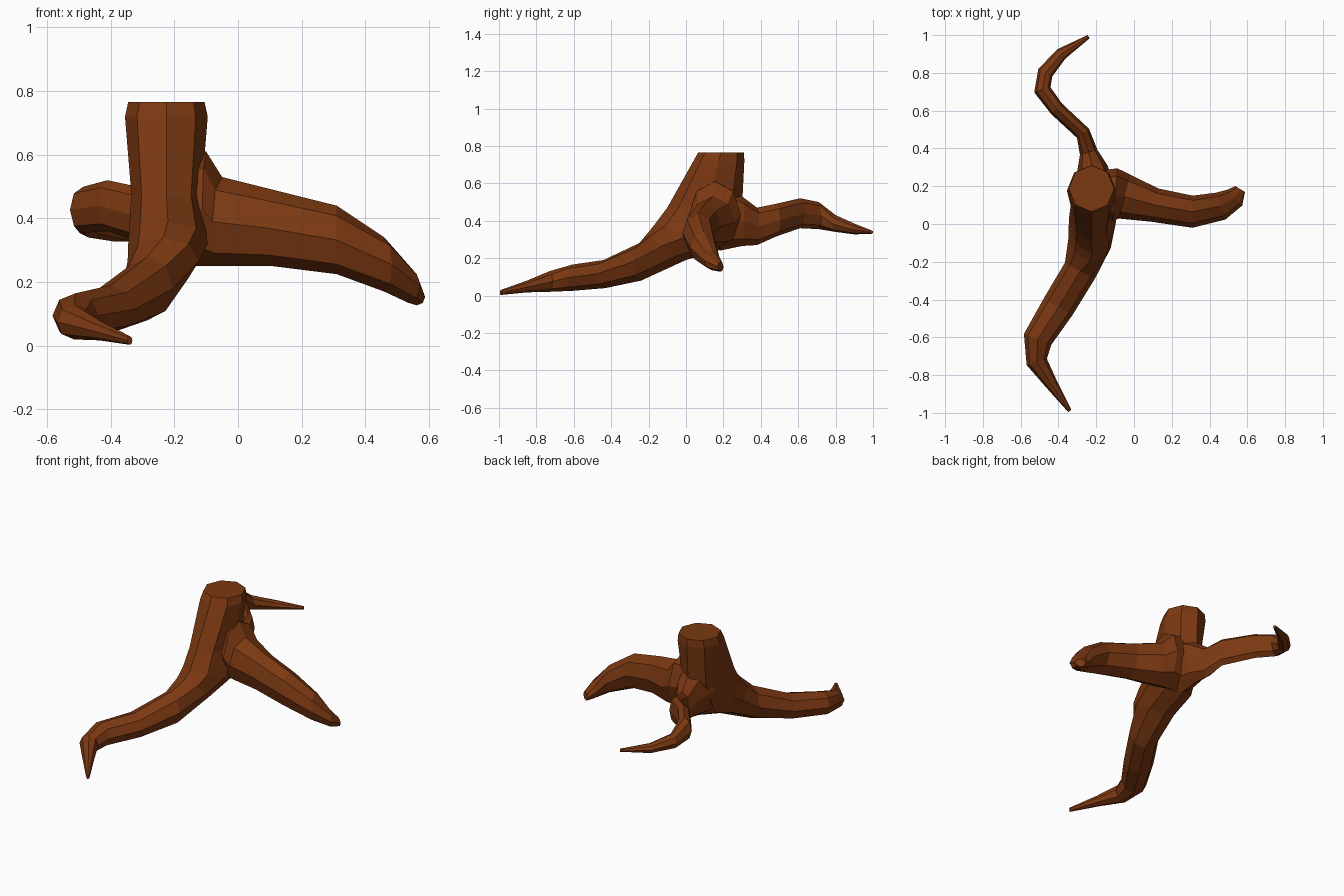
import bpy, bmesh, math
from mathutils import Vector

SIDES = 8
bark = bpy.data.materials.new("bark")
bark.diffuse_color = (0.2, 0.04, 0.006, 1)


def loft(name, stations):
    """Eight-sided tube; station = (x, y_top, z_top, y_bottom, z_bottom, half_width)."""
    bm = bmesh.new()
    tops = [Vector((x, yt, zt)) for x, yt, zt, yb, zb, w in stations]
    bots = [Vector((x, yb, zb)) for x, yt, zt, yb, zb, w in stations]
    mids = [(a + b) / 2 for a, b in zip(tops, bots)]
    rings = []
    for i, mid in enumerate(mids):
        t = mids[min(i + 1, len(mids) - 1)] - mids[max(i - 1, 0)]
        side = Vector((t.y, -t.x, 0)).normalized() * stations[i][5]
        up = (tops[i] - bots[i]) / 2
        ring = []
        for k in range(SIDES):
            a = 2 * math.pi * k / SIDES
            ring.append(bm.verts.new(mid + up * math.cos(a) + side * math.sin(a)))
        rings.append(ring)
    for r, s in zip(rings, rings[1:]):
        for k in range(SIDES):
            n = (k + 1) % SIDES
            bm.faces.new((r[k], r[n], s[n], s[k]))
    bm.faces.new(rings[0])
    bm.faces.new(rings[-1])
    bmesh.ops.recalc_face_normals(bm, faces=bm.faces)
    me = bpy.data.meshes.new(name)
    bm.to_mesh(me)
    bm.free()
    me.materials.append(bark)
    ob = bpy.data.objects.new(name, me)
    bpy.context.collection.objects.link(ob)


def upright(rows):
    """Vertical rings: (x, y, z_top, z_bottom, half_width)."""
    return [(x, y, zt, y, zb, w) for x, y, zt, zb, w in rows]


# Trunk that bends forward into the front root
loft("trunk_and_front_root", [
    (-0.225, 0.065, 0.765, 0.31, 0.765, 0.12),
    (-0.225, 0.04, 0.72, 0.312, 0.72, 0.13),
    (-0.225, -0.10, 0.47, 0.30, 0.48, 0.11),
    (-0.22, -0.16, 0.39, 0.20, 0.25, 0.125),
    (-0.235, -0.20, 0.34, 0.00, 0.19, 0.115),
    (-0.285, -0.25, 0.28, -0.24, 0.08, 0.09),
    (-0.40, -0.44, 0.19, -0.43, 0.04, 0.088),
    (-0.51, -0.61, 0.165, -0.61, 0.025, 0.078),
    (-0.515, -0.73, 0.13, -0.73, 0.02, 0.056),
    (-0.435, -0.85, 0.08, -0.85, 0.017, 0.033),
    (-0.34, -0.99, 0.03, -0.99, 0.003, 0.01),
])

# Root reaching to the right
loft("right_root", upright([
    (-0.22, 0.16, 0.62, 0.25, 0.12),
    (-0.10, 0.155, 0.61, 0.25, 0.14),
    (-0.05, 0.145, 0.53, 0.25, 0.12),
    (0.11, 0.10, 0.49, 0.25, 0.09),
    (0.31, 0.065, 0.44, 0.225, 0.085),
    (0.46, 0.095, 0.34, 0.17, 0.075),
    (0.535, 0.14, 0.24, 0.135, 0.057),
    (0.562, 0.185, 0.18, 0.127, 0.03),
]))

# Thin, tall root curling out at the back
loft("back_root", upright([
    (-0.21, 0.18, 0.60, 0.24, 0.11),
    (-0.22, 0.30, 0.53, 0.265, 0.08),
    (-0.24, 0.38, 0.47, 0.27, 0.048),
    (-0.27, 0.48, 0.49, 0.315, 0.04),
    (-0.41, 0.61, 0.52, 0.36, 0.04),
    (-0.485, 0.71, 0.50, 0.355, 0.045),
    (-0.47, 0.80, 0.43, 0.34, 0.042),
    (-0.385, 0.90, 0.385, 0.327, 0.033),
    (-0.24, 0.992, 0.348, 0.33, 0.01),
]))
